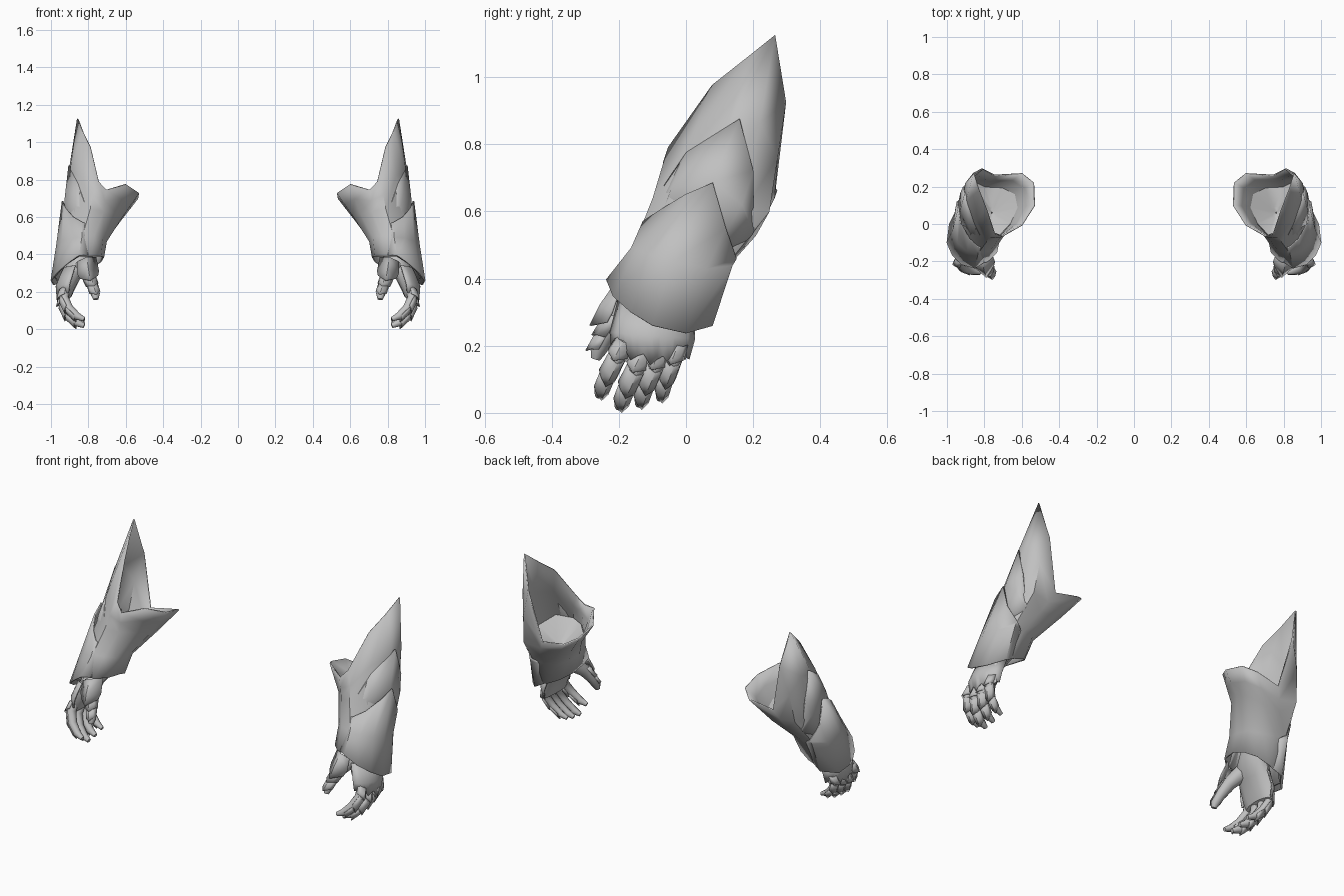
import bpy, bmesh, math
from mathutils import Vector

if "Cube" in bpy.data.objects:
    bpy.data.objects.remove(bpy.data.objects["Cube"])

steel = bpy.data.materials.new("grey_steel")
steel.diffuse_color = (0.53, 0.53, 0.53, 1)
steel.use_nodes = True
steel.node_tree.nodes["Principled BSDF"].inputs["Base Color"].default_value = steel.diffuse_color


def make(name, rows, closed=False, caps=False, thick=0.0, angle=40):
    """Skin a list of point rows; every part is mirrored to the other arm."""
    bm = bmesh.new()
    vs = [[bm.verts.new(p) for p in r] for r in rows]
    n = len(rows[0])
    for a, b in zip(vs, vs[1:]):
        for i in range(n if closed else n - 1):
            j = (i + 1) % n
            bm.faces.new((a[i], a[j], b[j], b[i]))
    if caps:
        bm.faces.new(vs[0][::-1])
        bm.faces.new(vs[-1])
    bmesh.ops.recalc_face_normals(bm, faces=bm.faces)
    me = bpy.data.meshes.new(name)
    bm.to_mesh(me)
    bm.free()
    me.materials.append(steel)
    ob = bpy.data.objects.new(name, me)
    bpy.context.collection.objects.link(ob)
    bpy.ops.object.select_all(action='DESELECT')
    ob.select_set(True)
    bpy.context.view_layer.objects.active = ob
    bpy.ops.object.shade_smooth_by_angle(angle=math.radians(angle))
    if thick:
        m = ob.modifiers.new("thickness", 'SOLIDIFY')
        m.thickness = thick
        m.offset = 0
    m = ob.modifiers.new("other_arm", 'MIRROR')
    m.use_mirror_merge = False
    return ob


# Forearm shell: wrist, narrow part, elbow, then the pointed and flared rim
wrist = [(.98, -.08, .28), (.965, .01, .26), (.91, .07, .28), (.84, .065, .30), (.78, .05, .33),
         (.735, 0, .36), (.72, -.07, .385), (.735, -.15, .39), (.785, -.2, .39), (.85, -.215, .39),
         (.93, -.18, .34)]
narrow = [(.95, -.04, .45), (.94, .05, .43), (.90, .125, .45), (.84, .125, .44), (.77, .105, .44),
          (.72, .05, .46), (.705, -.02, .47), (.725, -.1, .49), (.77, -.14, .50), (.83, -.15, .50),
          (.91, -.11, .48)]
elbow = [(.92, .06, .62), (.91, .17, .60), (.875, .245, .60), (.80, .205, .53), (.70, .2, .545),
         (.63, .165, .58), (.615, .09, .61), (.655, 0, .62), (.72, -.07, .63), (.79, -.095, .64),
         (.87, -.04, .66)]
rim = [(.83, .18, 1.055), (.857, .265, 1.125), (.81, .295, .925), (.745, .26, .64), (.60, .27, .665),
       (.537, .22, .70), (.532, .10, .73), (.60, -.005, .775), (.705, -.065, .745), (.745, -.05, .79),
       (.79, .08, .975)]
bulge = [.02, .015, .015, 0, 0, 0, 0, 0, 0, .008, .012]
shoulder = [(Vector(a) + Vector(b)) / 2 + Vector((s, 0, 0)) for a, b, s in zip(elbow, rim, bulge)]
make("forearm_shell", [wrist, narrow, elbow, shoulder, rim], closed=True, thick=.008)

# Shallow floor closing the inside of the elbow opening
core = Vector((.76, .06, .53))
make("elbow_floor", [[core.lerp(Vector(p), f) for p in elbow] for f in (.95, .2)],
     closed=True, angle=60).data.polygons[0].use_smooth = True
make("elbow_floor_centre", [[core.lerp(Vector(p), .2) for p in elbow],
                            [core.lerp(Vector(p), .02) for p in elbow]], closed=True, angle=60)

# Overlapping outer plates
make("middle_plate", [
    [(.80, -.09, .57), (.875, -.085, .55), (.935, 0, .52), (.94, .09, .49), (.89, .155, .49)],
    [(.81, -.08, .63), (.872, -.04, .67), (.924, .08, .69), (.925, .165, .62), (.885, .195, .53)],
    [(.82, -.06, .68), (.853, .003, .775), (.903, .16, .875), (.91, .20, .72), (.885, .20, .54)],
], thick=.008)
make("wrist_plate", [
    [(.80, -.20, .395), (.85, -.235, .395), (.92, -.215, .345), (.97, -.165, .30), (.998, -.10, .26),
     (.985, 0, .237), (.92, .076, .26), (.85, .06, .30)],
    [(.79, -.138, .49), (.835, -.160, .49), (.89, -.145, .485), (.94, -.10, .47), (.968, -.04, .45),
     (.955, .06, .43), (.908, .135, .44), (.86, .12, .43)],
    [(.79, -.11, .56), (.83, -.125, .57), (.88, -.08, .60), (.925, 0, .65), (.938, .08, .685),
     (.945, .118, .55), (.902, .148, .46), (.87, .13, .44)],
], thick=.008)


def oval(cx, cy, cz, rx, ry, tilt=0.0, n=12):
    ring = []
    for i in range(n):
        a = 2 * math.pi * i / n
        x, y = rx * math.cos(a), ry * math.sin(a)
        ring.append((cx + x, cy + y, cz - x * tilt))
    return ring


# Palm, running up inside the wrist
make("palm", [
    oval(.835, -.03, .45, .06, .085),
    oval(.85, -.07, .36, .07, .095),
    oval(.895, -.095, .27, .06, .11, .3),
    oval(.915, -.10, .20, .045, .11, .4),
    oval(.92, -.10, .16, .028, .10, .4),
], closed=True, caps=True)

# Back-of-hand plate with a scalloped lower edge
top, mid, low = [], [], []
for i in range(13):
    t = i / 12
    arch = math.sin(math.pi * t) ** .6
    dip = .03 if i % 3 == 0 else (.012 if i % 3 == 1 else 0)
    top.append((.87 + .065 * arch, -.20 + .225 * t, .34 - .04 * t))
    mid.append((.90 + .072 * arch, -.225 + .25 * t, .24 - .02 * t))
    low.append((.905 + .06 * arch, -.222 + .23 * t, .205 - .035 * arch - .035 * t + .02 - dip))
make("hand_back_plate", [top, mid, low], thick=.006)


def digit(name, pts, radii, side, first=0, n=8):
    """Tapered finger along a path, with a pointed guard over each joint."""
    pts = [Vector(p) for p in pts]
    rows = []
    for k, (p, r) in enumerate(zip(pts, radii)):
        d = (pts[min(k + 1, len(pts) - 1)] - pts[max(k - 1, 0)]).normalized()
        u = (side - d * side.dot(d)).normalized()
        w = d.cross(u)
        rows.append([p + (u * math.cos(2 * math.pi * i / n) + w * math.sin(2 * math.pi * i / n)) * r
                     for i in range(n)])
    make(name, rows, closed=True, caps=True, angle=50)
    for k in range(first, len(pts) - 2):
        a, b = pts[k], pts[k + 1]
        d = (b - a).normalized()
        u = (side - d * side.dot(d)).normalized()
        o = d.cross(u)
        ra, rb = radii[k] * 1.02, radii[k + 1] * 1.2
        guard = []
        for c, r, point in ((a, ra, .004), (a.lerp(b, .6), (ra + rb) / 2, .006), (b, rb, .018)):
            guard.append([c + u * r - d * .012,
                          c + (u * .7 + o * .72) * r,
                          c + o * r * 1.1 + d * point,
                          c + (o * .72 - u * .7) * r,
                          c - u * r - d * .012])
        make(name + "_guard", guard, thick=.004)


# Four curled fingers: knuckle y, tip y, vertical shift, size
fingers = [("index_finger", -.185, -.26, .035, 1.0), ("middle_finger", -.13, -.20, 0, 1.05),
           ("ring_finger", -.075, -.14, .008, 1.0), ("little_finger", -.022, -.078, .025, .9)]
for name, y0, y1, dz, s in fingers:
    path = [(.925, 0, .175), (.932, .3, .13), (.903, .68, .075), (.86, .9, .035), (.822, 1, .018)]
    path = [(x, y0 + (y1 - y0) * t, z + dz) for x, t, z in path]
    digit(name, path, [r * s for r in (.026, .027, .025, .021, .012)], Vector((0, 1, .25)))

# Thumb with guards on its front
digit("thumb", [(.84, -.14, .34), (.80, -.20, .285), (.775, -.24, .225), (.762, -.262, .185),
                (.76, -.27, .16)], [.045, .036, .028, .024, .014], Vector((1, 0, 0)), first=1)

# Flared plate at the thumb root
make("thumb_root_plate", [
    [(.76, -.16, .385), (.81, -.21, .385), (.86, -.20, .36)],
    [(.745, -.20, .31), (.80, -.255, .32), (.86, -.22, .30)],
    [(.75, -.22, .285), (.79, -.285, .26), (.845, -.235, .27)],
], thick=.006)
